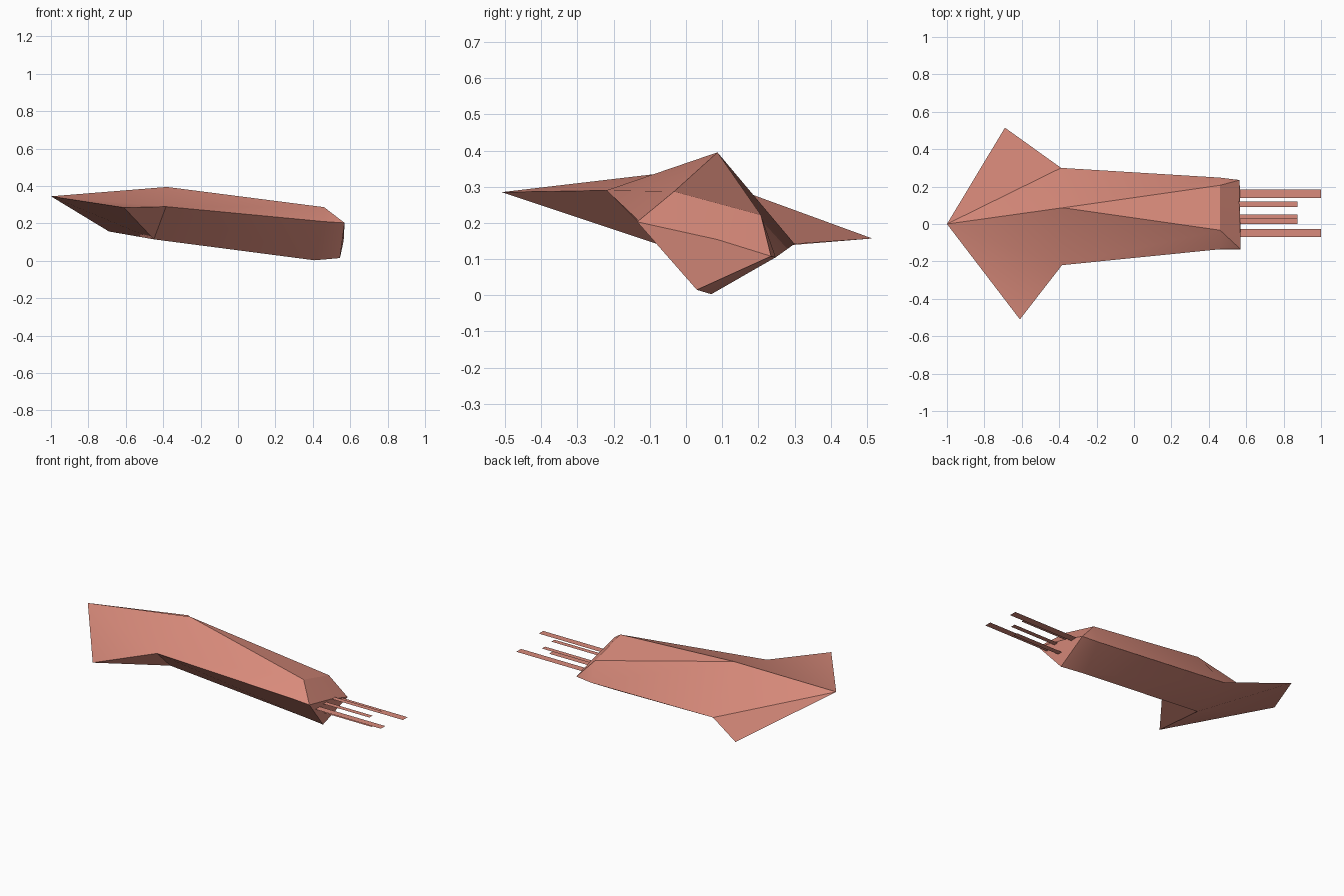
import bpy, bmesh, math

if "Cube" in bpy.data.objects:
    bpy.data.objects.remove(bpy.data.objects["Cube"])

skin = bpy.data.materials.new("salmon skin")
skin.diffuse_color = (0.70, 0.26, 0.20, 1)
skin.use_nodes = True
skin.node_tree.nodes["Principled BSDF"].inputs["Base Color"].default_value = skin.diffuse_color


def build(name, points, faces):
    """Make a mesh object from named points and faces given as point names."""
    bm = bmesh.new()
    v = {k: bm.verts.new(p) for k, p in points.items()}
    for f in faces:
        bm.faces.new([v[k] for k in f.split()])
    bmesh.ops.recalc_face_normals(bm, faces=bm.faces[:])
    me = bpy.data.meshes.new(name)
    bm.to_mesh(me)
    bm.free()
    me.materials.append(skin)
    ob = bpy.data.objects.new(name, me)
    bpy.context.collection.objects.link(ob)
    return ob


# Body: pointed finned mantle, faceted tube and blunt head ("r" is -y, "l" is +y)
points = {
    "tip": (-1.0, 0.0, 0.345), "crown": (-0.38, 0.087, 0.395),
    "fin_r": (-0.61, -0.51, 0.285), "fin_l": (-0.69, 0.515, 0.157),
    "side_r": (-0.385, -0.22, 0.29), "side_l": (-0.39, 0.30, 0.142),
    "keel": (-0.45, 0.0, 0.115),
    "brow_r": (0.46, -0.033, 0.287), "brow_l": (0.46, 0.207, 0.222),
    "cheek_r": (0.46, -0.135, 0.21), "cheek_l": (0.46, 0.248, 0.105),
    "lip_r": (0.57, -0.135, 0.203), "lip_l": (0.565, 0.235, 0.108),
    "nose": (0.565, 0.087, 0.154),
    "throat": (0.41, 0.07, 0.003), "chin": (0.545, 0.03, 0.015),
}
faces = [
    # mantle tip and fins, top and underside
    "tip fin_r side_r", "tip side_r crown", "tip crown side_l", "tip side_l fin_l",
    "tip keel fin_r", "fin_r keel side_r", "tip fin_l keel", "fin_l side_l keel",
    # long body sides
    "side_r cheek_r brow_r crown", "crown brow_r brow_l", "crown brow_l cheek_l side_l",
    "side_r keel throat cheek_r", "side_l cheek_l throat keel",
    # head
    "cheek_r throat chin lip_r", "cheek_l lip_l chin throat",
    "brow_r cheek_r lip_r", "brow_r lip_r nose", "brow_r nose brow_l",
    "brow_l nose lip_l", "brow_l lip_l cheek_l", "lip_r chin lip_l nose",
]
body = build("body", points, faces)
bpy.context.view_layer.objects.active = body
body.select_set(True)
bpy.ops.object.shade_smooth_by_angle(angle=math.radians(30))
body.select_set(False)

# Tentacles: flat horizontal ribbons (y from, y to, height, end x)
for i, (y0, y1, z, x1) in enumerate([
        (0.14, 0.185, 0.122, 1.0), (-0.07, -0.028, 0.150, 1.0),
        (0.09, 0.12, 0.150, 0.875), (0.0, 0.03, 0.157, 0.875),
        (0.02, 0.052, 0.093, 0.875)]):
    build(f"tentacle_{i + 1}",
          {"a": (0.555, y0, z), "b": (x1, y0, z), "c": (x1, y1, z), "d": (0.555, y1, z)},
          ["a b c d"])
